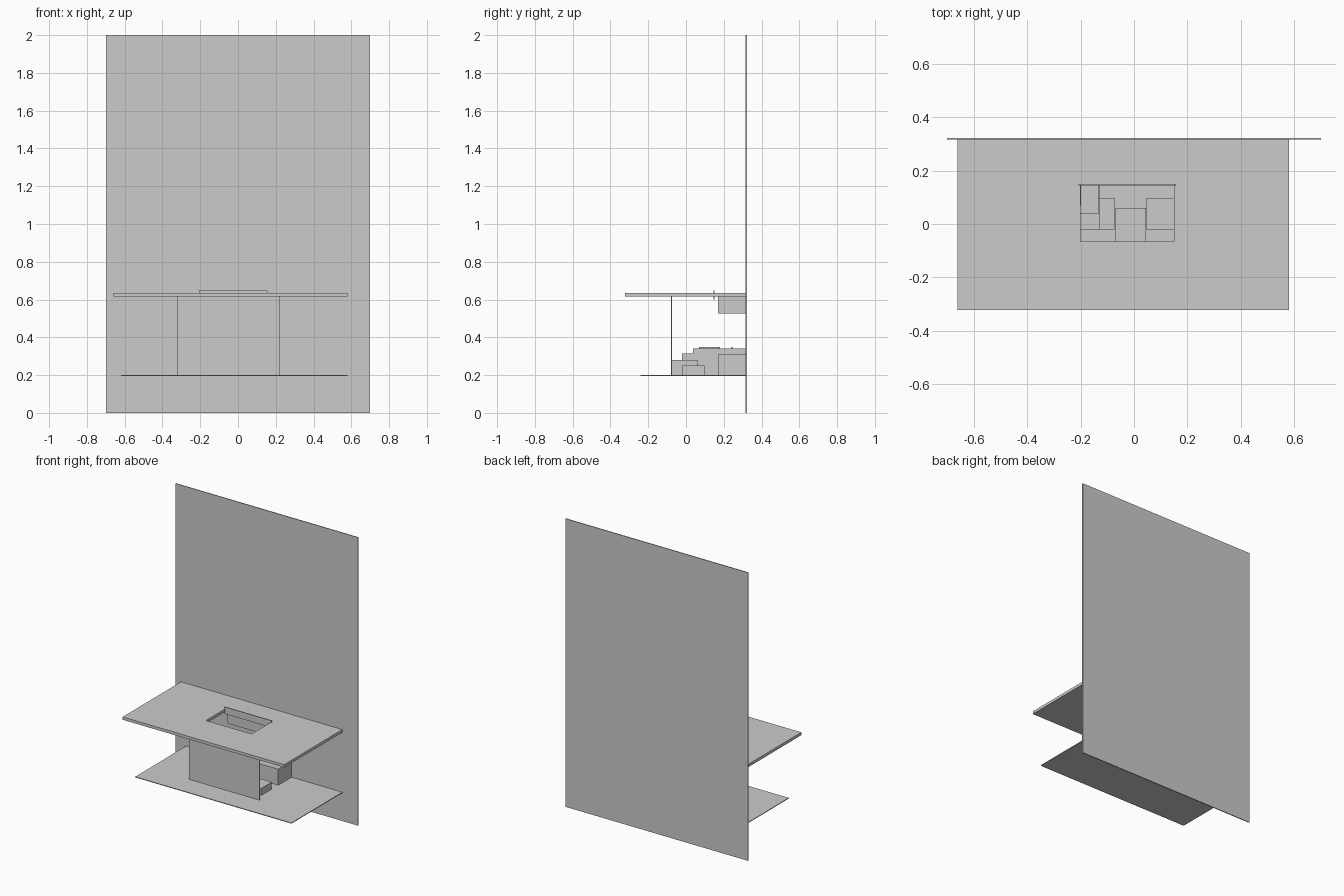
import bpy, bmesh

if "Cube" in bpy.data.objects:
    bpy.data.objects.remove(bpy.data.objects["Cube"])


def prism(name, outline, z0, z1):
    """Extrude a flat outline from z0 up to z1."""
    bm = bmesh.new()
    face = bm.faces.new([bm.verts.new((x, y, z0)) for x, y in outline])
    top = bmesh.ops.extrude_face_region(bm, geom=[face])["geom"]
    verts = [g for g in top if isinstance(g, bmesh.types.BMVert)]
    bmesh.ops.translate(bm, verts=verts, vec=(0, 0, z1 - z0))
    bmesh.ops.recalc_face_normals(bm, faces=bm.faces[:])
    mesh = bpy.data.meshes.new(name)
    bm.to_mesh(mesh)
    bm.free()
    obj = bpy.data.objects.new(name, mesh)
    bpy.context.collection.objects.link(obj)
    return obj


def box(name, x, y, z):
    return prism(name, [(x[0], y[0]), (x[1], y[0]), (x[1], y[1]), (x[0], y[1])], *z)


BACK = 0.316                 # front face of the wall panel
HOLE_L, HOLE_R = -0.20, 0.15  # sides of the table opening

# Tall back panel
box("wall_panel", (-0.70, 0.70), (BACK, 0.322), (0, 2))

# Table top, notched from the back edge
prism("table_top", [
    (-0.66, -0.322), (0.58, -0.322), (0.58, BACK), (HOLE_R, BACK),
    (HOLE_R, -0.065), (HOLE_L, -0.065), (HOLE_L, BACK), (-0.66, BACK)], 0.615, 0.635)

# Rear flap, its front lip and the compartment hanging below
box("rear_flap", (HOLE_L, HOLE_R), (0.15, BACK), (0.615, 0.635))
box("flap_lip", (-0.207, 0.157), (0.145, 0.150), (0.60, 0.648))
box("under_compartment", (HOLE_L, HOLE_R), (0.17, BACK), (0.525, 0.615))

# Lower shelf and modesty panel
box("lower_shelf", (-0.62, 0.58), (-0.242, BACK), (0.195, 0.20))
box("front_panel", (-0.32, 0.22), (-0.08, -0.073), (0.20, 0.615))

# Equipment on the shelf
box("centre_box", (-0.07, 0.045), (-0.073, 0.06), (0.20, 0.28))
for side, x in (("left", (-0.215, -0.073)), ("right", (0.046, 0.19))):
    box(side + "_low_box", x, (-0.02, 0.097), (0.20, 0.25))
box("rear_case", (-0.128, 0.19), (0.17, BACK), (0.20, 0.298))
box("rear_case_lid", (-0.128, 0.19), (0.17, BACK), (0.298, 0.312))

# Tall case on the left with lid, handle and knob
box("tall_case", (-0.27, -0.13), (-0.02, BACK), (0.20, 0.315))
box("tall_case_lid", (-0.267, -0.133), (0.037, BACK), (0.315, 0.34))
box("case_handle", (-0.204, -0.198), (0.07, 0.18), (0.34, 0.35))
box("case_knob", (-0.204, -0.198), (0.242, 0.248), (0.34, 0.348))
